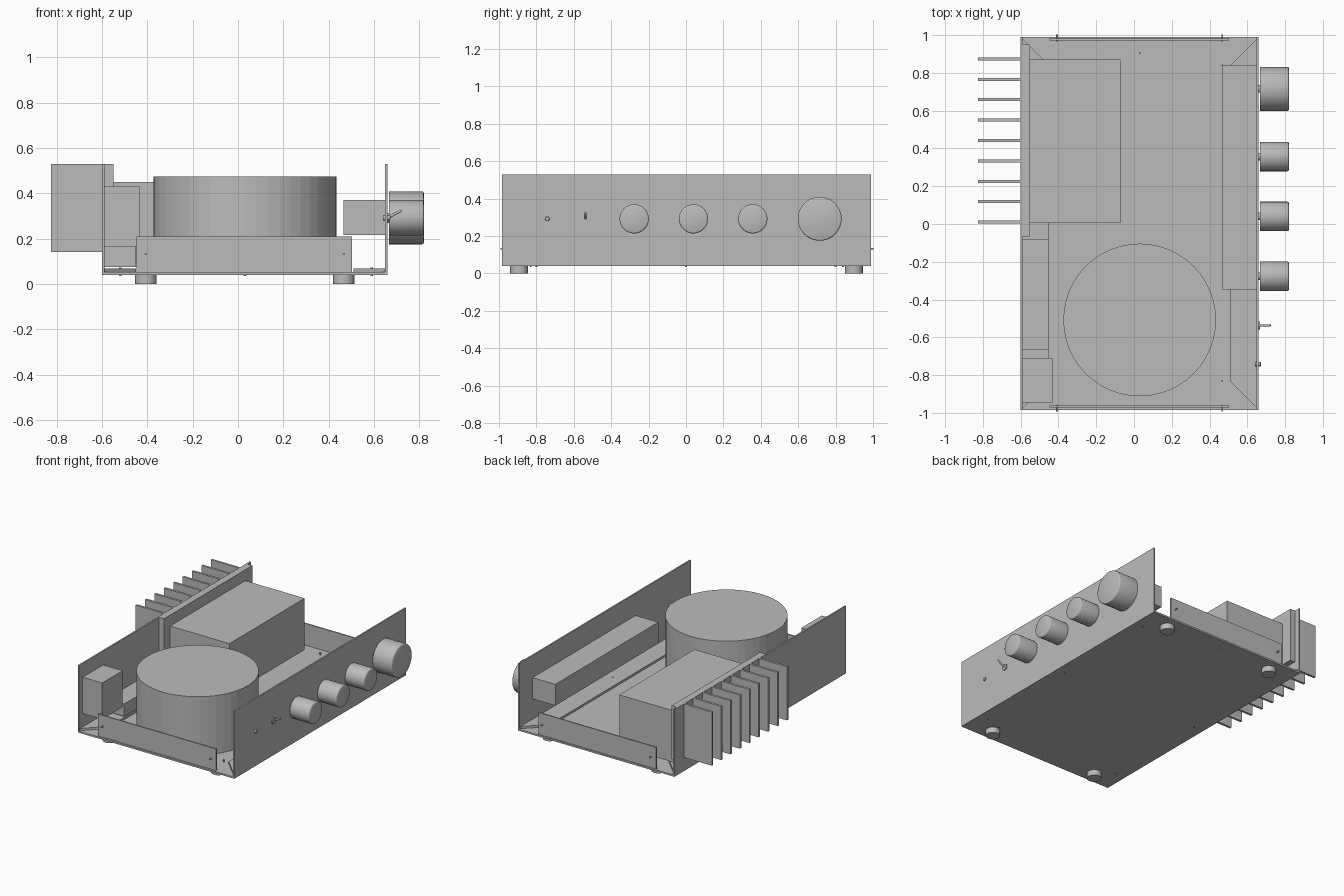
import bpy, bmesh, math
from mathutils import Vector

if "Cube" in bpy.data.objects:
    bpy.data.objects.remove(bpy.data.objects["Cube"])

grey = bpy.data.materials.new("plain_grey")
grey.diffuse_color = (0.5, 0.5, 0.5, 1)
grey.use_nodes = True
grey.node_tree.nodes["Principled BSDF"].inputs["Base Color"].default_value = grey.diffuse_color


def finish(name, bm):
    bmesh.ops.recalc_face_normals(bm, faces=bm.faces)
    me = bpy.data.meshes.new(name)
    bm.to_mesh(me)
    bm.free()
    me.materials.append(grey)
    ob = bpy.data.objects.new(name, me)
    bpy.context.collection.objects.link(ob)
    return ob


def prism(name, outline, z0, z1):
    """Extrude an xy outline from z0 to z1."""
    bm = bmesh.new()
    face = bm.faces.new([bm.verts.new((x, y, z0)) for x, y in outline])
    ext = bmesh.ops.extrude_face_region(bm, geom=[face])
    verts = [g for g in ext["geom"] if isinstance(g, bmesh.types.BMVert)]
    bmesh.ops.translate(bm, verts=verts, vec=(0, 0, z1 - z0))
    return finish(name, bm)


def box(name, x0, x1, y0, y1, z0, z1):
    return prism(name, [(x0, y0), (x1, y0), (x1, y1), (x0, y1)], z0, z1)


def rod(name, start, end, r, sides=32, bevel=0):
    """Cylinder between two points, with an optionally rounded far rim."""
    a, b = Vector(start), Vector(end)
    d = b - a
    bm = bmesh.new()
    bmesh.ops.create_cone(bm, cap_ends=True, segments=sides, radius1=r,
                          radius2=r, depth=d.length)
    if bevel:
        rim = [e for e in bm.edges if all(v.co.z > 0 for v in e.verts)]
        bmesh.ops.bevel(bm, geom=rim, offset=bevel, segments=2,
                        profile=0.5, affect='EDGES')
    rot = d.to_track_quat('Z', 'Y').to_matrix()
    bmesh.ops.rotate(bm, verts=bm.verts, matrix=rot)
    bmesh.ops.translate(bm, verts=bm.verts, vec=(a + b) / 2)
    return finish(name, bm)


X0, X1, Y0, Y1 = -0.60, 0.66, -0.985, 0.99

# Folded sheet chassis: floor, long panels and mitred inner flanges
box("floor_plate", X0, X1, Y0, Y1, 0.04, 0.052)
box("control_panel", X1 - 0.011, X1, Y0, Y1, 0.04, 0.53)
box("rear_panel", X0, X0 + 0.011, Y0, Y1, 0.04, 0.53)
for name, x, s in (("control_flange", X1, -1), ("rear_flange", X0, 1)):
    prism(name, [(x, Y0), (x + s * 0.15, Y0 + 0.15),
                 (x + s * 0.15, Y1 - 0.15), (x, Y1)], 0.052, 0.068)

# Short end plates and their screws
for name, y, s in (("front_end", Y0 + 0.018, -1), ("back_end", Y1 - 0.014, 1)):
    box(name + "_plate", -0.447, 0.503, y - 0.005, y + 0.005, 0.05, 0.21)
    for x in (-0.407, 0.467):
        rod(name + "_screw", (x, y - s * 0.01, 0.132),
            (x, y + s * 0.026, 0.132), 0.005, 12)

# Heat sink: base plate inside, nine fins outside
box("heat_sink_base", X0 + 0.005, -0.55, -0.065, 0.95, 0.14, 0.53)
for i in range(9):
    y = 0.01 + i * 0.108
    box("heat_sink_fin", -0.825, X0 + 0.002, y - 0.008, y + 0.008, 0.14, 0.53)

# Internal components
box("amplifier_block", -0.55, -0.072, 0.005, 0.87, 0.075, 0.45)
box("socket_box", -0.59, -0.432, -0.945, -0.71, 0.166, 0.43)
box("terminal_board", -0.59, -0.45, -0.667, -0.08, 0.075, 0.166)
box("switch_block", 0.466, 0.652, -0.347, 0.838, 0.215, 0.37)
rod("round_transformer", (0.03, -0.508, 0.052), (0.03, -0.508, 0.475), 0.404, 48)

# Control knobs
for y, r in ((-0.277, 0.078), (0.04, 0.078), (0.357, 0.078), (0.715, 0.117)):
    knob = rod("knob", (0.666, y, 0.292), (0.82, y, 0.292), r, 48, 0.008)
    rod("knob_shaft", (0.64, y, 0.292), (0.68, y, 0.292), 0.02, 16)
    bpy.ops.object.select_all(action='DESELECT')
    knob.select_set(True)
    bpy.context.view_layer.objects.active = knob
    bpy.ops.object.shade_smooth_by_angle(angle=math.radians(50))

# Toggle switch and indicator lamp
rod("toggle_collar", (0.65, -0.537, 0.292), (0.668, -0.537, 0.292), 0.022, 16)
rod("toggle_lever", (0.66, -0.537, 0.292), (0.722, -0.537, 0.325), 0.006, 12)
rod("indicator_lamp", (0.64, -0.742, 0.292), (0.672, -0.742, 0.292), 0.012, 16, 0.004)

# Feet and floor screws
for x in (-0.407, 0.467):
    for y in (-0.893, 0.898):
        rod("foot", (x, y, 0), (x, y, 0.041), 0.047, 32)
for x, ys in ((-0.52, (-0.8, 0, 0.8)), (0.59, (-0.8, 0, 0.8)),
              (0.03, (-0.9, 0.905)), (0.467, (-0.83, 0.84))):
    for y in ys:
        rod("floor_screw", (x, y, 0.035), (x, y, 0.072), 0.005, 12)
